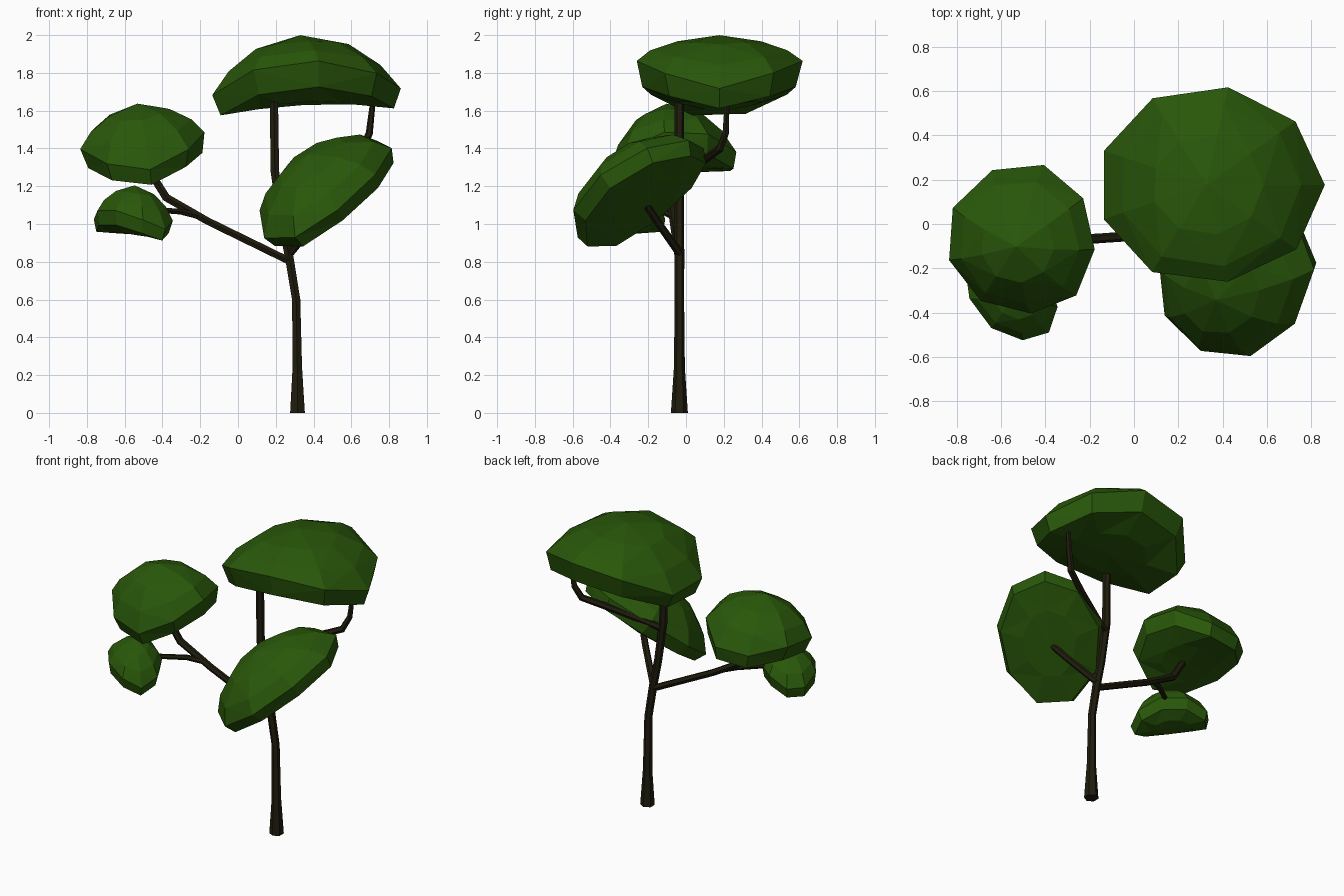
import bpy, bmesh, math, random
from mathutils import Vector, Euler

cube = bpy.data.objects.get("Cube")
if cube:
    bpy.data.objects.remove(cube, do_unlink=True)
random.seed(4)


def material(name, colour):
    m = bpy.data.materials.new(name)
    m.use_nodes = True
    m.diffuse_color = colour
    bsdf = m.node_tree.nodes["Principled BSDF"]
    bsdf.inputs["Base Color"].default_value = colour
    bsdf.inputs["Roughness"].default_value = 0.9
    return m


BARK = material("dark_bark", (0.014, 0.012, 0.004, 1))
LEAF = material("leaf_green", (0.022, 0.095, 0.003, 1))


def limb(name, points):
    """Six-sided tapered tube through (x, y, z, radius) points."""
    curve = bpy.data.curves.new(name, "CURVE")
    curve.dimensions = "3D"
    curve.bevel_depth = 1.0
    curve.bevel_resolution = 1
    curve.use_fill_caps = True
    spline = curve.splines.new("POLY")
    spline.points.add(len(points) - 1)
    for p, (x, y, z, r) in zip(spline.points, points):
        p.co = (x, y, z, 1)
        p.radius = r
    curve.materials.append(BARK)
    ob = bpy.data.objects.new(name, curve)
    bpy.context.collection.objects.link(ob)
    bpy.ops.object.select_all(action="DESELECT")
    ob.select_set(True)
    bpy.context.view_layer.objects.active = ob
    bpy.ops.object.convert(target="MESH")
    for f in bpy.context.object.data.polygons:
        f.use_smooth = False


# Lens profile of a leaf clump: (ring radius, height), rim at height 0
RINGS = [(0.5, 0.75), (0.82, 0.4), (1, 0), (0.92, -0.6), (0.5, -0.93)]
SIDES = 9


def clump(name, centre, radii, top, bottom, bend, rotation, phase=0):
    """Faceted leaf clump whose two ends droop along its local x axis."""
    bm = bmesh.new()

    def point(r, h, angle, wobble=0.015):
        k = 1 + random.uniform(-wobble, wobble)
        u, v = r * math.cos(angle) * k, r * math.sin(angle) * k
        z = h * (top if h > 0 else bottom) - bend * abs(u) ** 2.6
        co = Vector((u * radii[0], v * radii[1], z))
        co.rotate(rotation)
        return bm.verts.new(co + Vector(centre))

    rows = [[point(r, h, phase + math.tau * i / SIDES) for i in range(SIDES)]
            for r, h in RINGS]
    crown, base = point(0, 1, 0), point(0, -1, 0)
    for i in range(SIDES):
        j = (i + 1) % SIDES
        bm.faces.new((crown, rows[0][i], rows[0][j]))
        bm.faces.new((base, rows[-1][j], rows[-1][i]))
        for a, b in zip(rows, rows[1:]):
            bm.faces.new((a[i], b[i], b[j], a[j]))
    bmesh.ops.triangulate(bm, faces=bm.faces[:])
    bmesh.ops.recalc_face_normals(bm, faces=bm.faces[:])
    mesh = bpy.data.meshes.new(name)
    bm.to_mesh(mesh)
    bm.free()
    mesh.materials.append(LEAF)
    bpy.context.collection.objects.link(bpy.data.objects.new(name, mesh))


# Trunk and branches
limb("trunk", [(0.315, -0.035, 0, 0.045), (0.314, -0.035, 0.24, 0.029),
               (0.308, -0.035, 0.6, 0.025), (0.272, -0.035, 0.82, 0.026),
               (0.235, -0.035, 1.0, 0.025), (0.195, -0.035, 1.28, 0.026),
               (0.19, -0.035, 1.68, 0.025)])
limb("top_branch", [(0.2, -0.035, 1.23, 0.023), (0.45, 0.07, 1.32, 0.023),
                    (0.66, 0.18, 1.4, 0.022), (0.695, 0.21, 1.48, 0.019),
                    (0.72, 0.22, 1.7, 0.013)])
limb("front_branch", [(0.27, -0.03, 0.84, 0.022), (0.41, -0.15, 1.01, 0.021),
                      (0.54, -0.27, 1.19, 0.02)])
limb("side_branch", [(0.28, -0.035, 0.8, 0.022), (-0.16, -0.065, 1.015, 0.022),
                     (-0.38, -0.08, 1.14, 0.024), (-0.48, -0.09, 1.3, 0.022)])
limb("small_branch", [(-0.2, -0.065, 1.04, 0.018), (-0.3, -0.12, 1.065, 0.017),
                      (-0.5, -0.27, 1.08, 0.016)])

# Leaf clumps
clump("top_canopy", (0.338, 0.177, 1.86), (0.51, 0.45), 0.14, 0.23, 0.17,
      Euler((0, -0.06, 0)))
clump("front_canopy", (0.45, -0.265, 1.215), (0.46, 0.335), 0.19, 0.14, 0.05,
      Euler((0, math.radians(-36), math.radians(45))))
clump("side_canopy", (-0.51, -0.08, 1.45), (0.345, 0.34), 0.19, 0.18, 0.13,
      Euler((0.12, 0.12, -math.pi / 2)), math.radians(5))
clump("small_canopy", (-0.555, -0.32, 1.075), (0.245, 0.17), 0.13, 0.13, 0.08,
      Euler((0, 0.08, math.radians(-45))))
